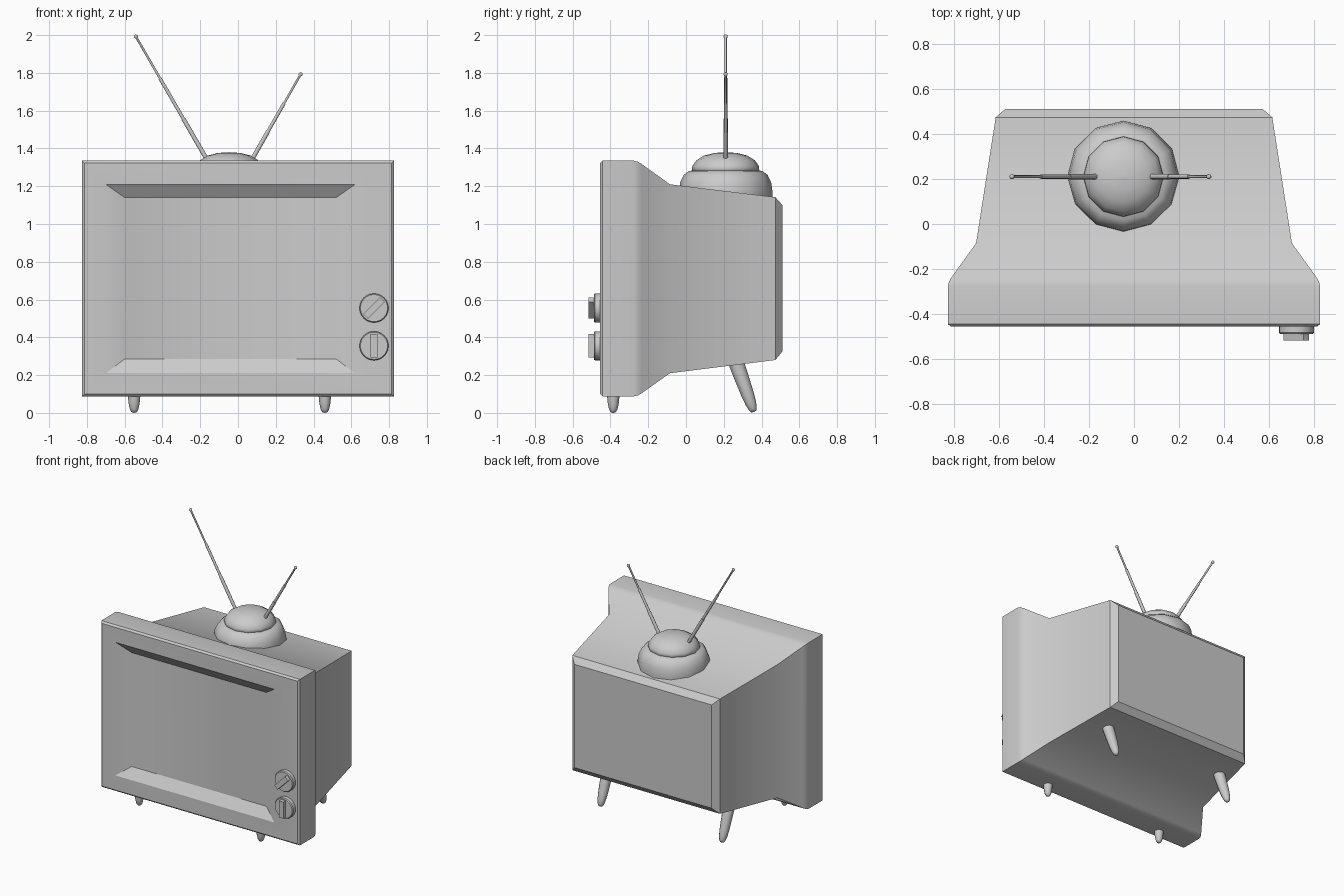
import bpy, bmesh
from math import pi, cos, sin, radians
from mathutils import Vector, Matrix

if "Cube" in bpy.data.objects:
    bpy.data.objects.remove(bpy.data.objects["Cube"])


def finish(name, bm, angle=30):
    bmesh.ops.remove_doubles(bm, verts=bm.verts, dist=1e-5)
    bmesh.ops.recalc_face_normals(bm, faces=bm.faces)
    mesh = bpy.data.meshes.new(name)
    bm.to_mesh(mesh)
    bm.free()
    ob = bpy.data.objects.new(name, mesh)
    bpy.context.collection.objects.link(ob)
    bpy.ops.object.select_all(action='DESELECT')
    ob.select_set(True)
    bpy.context.view_layer.objects.active = ob
    bpy.ops.object.shade_smooth_by_angle(angle=radians(angle))
    return ob


def loft(name, rings, angle=30):
    """Skin a list of closed point rings and cap both ends."""
    bm = bmesh.new()
    loops = [[bm.verts.new(p) for p in ring] for ring in rings]
    for a, b in zip(loops, loops[1:]):
        n = len(a)
        for i in range(n):
            j = (i + 1) % n
            bm.faces.new((a[i], a[j], b[j], b[i]))
    bm.faces.new(loops[0])
    bm.faces.new(loops[-1])
    return finish(name, bm, angle)


def lathe(name, profile, origin, axis=(0, 0, 1), segs=12, angle=45):
    """Turn (radius, height) points around an axis."""
    rot = Vector(axis).to_track_quat('Z', 'Y')
    rings = []
    for r, h in profile:
        r = max(r, 0.0005)
        rings.append([Vector(origin) + rot @ Vector((r * cos(2 * pi * i / segs), r * sin(2 * pi * i / segs), h))
                      for i in range(segs)])
    return loft(name, rings, angle)


def rect(y, x0, x1, z0, z1):
    return [(x0, y, z0), (x1, y, z0), (x1, y, z1), (x0, y, z1)]


# Cabinet: screen, sloped screen surround, front frame, flared body, back
loft("cabinet", [rect(*s) for s in (
    (-0.405, -0.60, 0.52, 0.285, 1.14),
    (-0.455, -0.70, 0.62, 0.21, 1.21),
    (-0.455, -0.812, 0.812, 0.10, 1.322),
    (-0.443, -0.825, 0.825, 0.088, 1.335),
    (-0.275, -0.825, 0.825, 0.088, 1.335),
    (-0.255, -0.820, 0.820, 0.092, 1.330),
    (-0.235, -0.808, 0.808, 0.104, 1.318),
    (-0.085, -0.70, 0.70, 0.21, 1.21),
    (0.473, -0.613, 0.613, 0.28, 1.142),
    (0.51, -0.57, 0.57, 0.325, 1.10))])

# Knobs with grip bars
for name, z, turn in (("upper", 0.555, 45), ("lower", 0.355, 0)):
    lathe(name + "_knob", [(0.077, -0.02), (0.077, 0.027), (0.072, 0.033)],
          (0.72, -0.455, z), (0, -1, 0), 24, 30)
    bm = bmesh.new()
    bmesh.ops.create_cube(bm, size=1, matrix=Matrix.Translation((0.72, -0.495, z))
                          @ Matrix.Rotation(radians(turn), 4, 'Y') @ Matrix.Diagonal((0.036, 0.042, 0.124, 1)))
    finish(name + "_knob_grip", bm)

# Legs: short straight ones in front, long raked ones behind
leg = [(0, 0), (0.014, 0.004), (0.022, 0.018), (0.029, 0.05), (0.034, 0.10)]
for side, x in (("left", -0.55), ("right", 0.46)):
    lathe("front_leg_" + side, leg, (x, -0.385, 0))
    lathe("back_leg_" + side, leg + [(0.04, 0.23), (0.041, 0.30)],
          (x, 0.36, 0.004), (0, -0.36, 1))

# Two-tier antenna base
CX, CY = -0.047, 0.21
lathe("antenna_base_lower", [(0.246, 1.12), (0.248, 1.17), (0.241, 1.22), (0.222, 1.26),
                             (0.195, 1.28), (0.14, 1.29)], (CX, CY, 0))
lathe("antenna_base_upper", [(0.165, 1.27), (0.178, 1.285), (0.177, 1.305), (0.155, 1.337), (0.115, 1.362),
                             (0.06, 1.376), (0, 1.38)], (CX, CY, 0))

# Telescopic rods with ball tips
for side, base, tip in (("left", (-0.165, CY, 1.342), (-0.541, CY, 1.993)),
                        ("right", (0.073, CY, 1.340), (0.332, CY, 1.793))):
    d = Vector(tip) - Vector(base)
    n = d.length
    lathe("antenna_" + side, [(0, -0.012), (0.012, -0.005), (0.012, n * 0.33), (0.0095, n * 0.33),
                              (0.0095, n * 0.66), (0.0065, n * 0.66), (0.0065, n - 0.01),
                              (0.011, n - 0.004), (0.011, n + 0.003), (0.006, n + 0.009), (0, n + 0.01)],
          base, d, 10)
